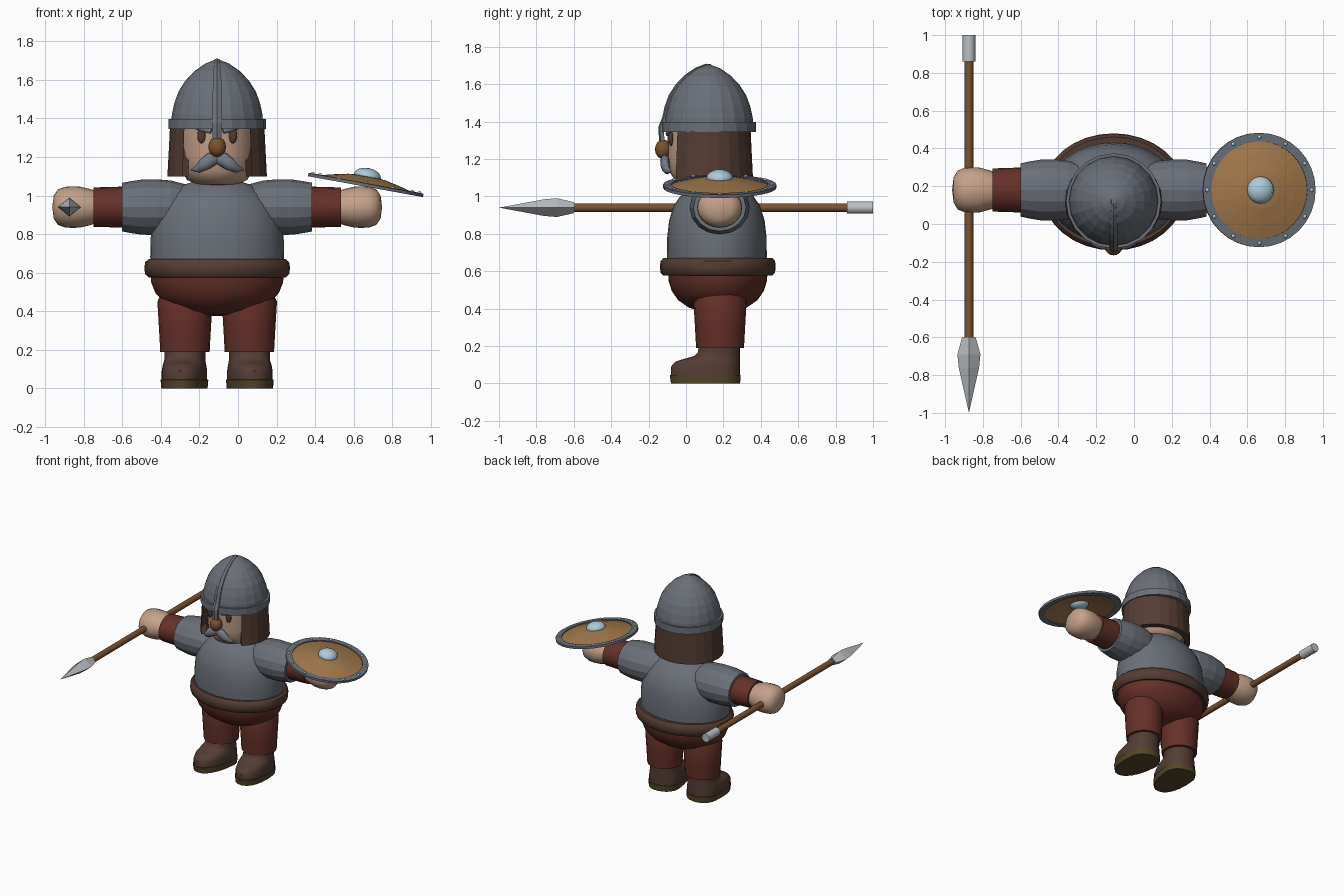
import bpy, bmesh, math
from math import pi, cos, sin, radians
from mathutils import Matrix, Vector

if "Cube" in bpy.data.objects:
    bpy.data.objects.remove(bpy.data.objects["Cube"], do_unlink=True)


def material(name, r, g, b):
    m = bpy.data.materials.new(name)
    m.use_nodes = True
    m.diffuse_color = (r, g, b, 1)
    m.node_tree.nodes["Principled BSDF"].inputs["Base Color"].default_value = (r, g, b, 1)
    return m


iron = material("iron grey", .145, .16, .19)
skin = material("skin", .56, .36, .25)
red = material("dark red cloth", .13, .03, .02)
brown = material("dark brown", .09, .045, .033)
sole = material("olive sole", .09, .06, .02)
wood = material("spear wood", .2, .085, .03)
steel = material("light steel", .5, .53, .56)
plank = material("shield wood", .36, .19, .07)
pale = material("pale blue metal", .42, .6, .7)
whisker = material("grey whiskers", .17, .2, .24)

CX = -.108          # body centre line


def finish(name, bm, mats, smooth=None):
    bmesh.ops.remove_doubles(bm, verts=bm.verts, dist=1e-5)
    bmesh.ops.recalc_face_normals(bm, faces=bm.faces)
    me = bpy.data.meshes.new(name)
    bm.to_mesh(me)
    bm.free()
    ob = bpy.data.objects.new(name, me)
    bpy.context.collection.objects.link(ob)
    for m in mats:
        me.materials.append(m)
    if smooth:
        bpy.ops.object.select_all(action='DESELECT')
        ob.select_set(True)
        bpy.context.view_layer.objects.active = ob
        bpy.ops.object.shade_smooth_by_angle(angle=radians(smooth))
    return ob


def place(loc, rot=None, scale=(1, 1, 1)):
    return Matrix.Translation(loc) @ (rot or Matrix()) @ Matrix.Diagonal((*scale, 1))


def loft(name, rings, mats, closed=True, cap=True, smooth=None, rule=None):
    """Skin a list of equal-length point rings."""
    bm = bmesh.new()
    vs = [[bm.verts.new(p) for p in ring] for ring in rings]
    n = len(vs[0])
    for a, b in zip(vs, vs[1:]):
        for i in range(n if closed else n - 1):
            j = (i + 1) % n
            f = bm.faces.new((a[i], a[j], b[j], b[i]))
            if rule:
                f.material_index = rule(f.calc_center_median())
    if cap:
        for ring in (vs[0], vs[-1]):
            if (ring[0].co - ring[n // 2].co).length > 1e-4:
                f = bm.faces.new(ring)
                if rule:
                    f.material_index = rule(f.calc_center_median())
    return finish(name, bm, mats, smooth)


def lathe(name, profile, mat, M, n=24, smooth=None, arc=None, cap=True):
    """Spin (radius, height) pairs about z, then apply M."""
    a0, a1 = arc or (0, 2 * pi)
    count = n + 1 if arc else n
    angles = [a0 + (a1 - a0) * i / n for i in range(count)]
    rings = [[M @ Vector((r * cos(a), r * sin(a), z)) for a in angles] for r, z in profile]
    return loft(name, rings, [mat], not arc, cap and not arc, smooth)


def ball(name, loc, size, mat, n=16, rot=None):
    bm = bmesh.new()
    bmesh.ops.create_uvsphere(bm, u_segments=n, v_segments=n // 2, radius=1)
    bm.transform(place(loc, rot, size))
    return finish(name, bm, [mat], 50)


def tube(name, points, radii, mat, M=Matrix(), sides=8, smooth=60):
    """Tapered tube through points lying in the xz plane, scaled by M."""
    pts = [Vector(p) for p in points]
    rings = []
    for i, p in enumerate(pts):
        t = (pts[min(i + 1, len(pts) - 1)] - pts[max(i - 1, 0)]).normalized()
        u = t.orthogonal().normalized() if abs(t.y) > .99 else t.cross(Vector((0, 1, 0))).normalized()
        v = t.cross(u)
        rings.append([M @ (p + radii[i] * (u * cos(2 * pi * k / sides) + v * sin(2 * pi * k / sides)))
                      for k in range(sides)])
    return loft(name, rings, [mat], smooth=smooth)


# Torso, belt and hips
lathe("torso", [(.34, .6), (.347, .68), (.345, .78), (.332, .87), (.3, .95), (.255, 1.0),
                (.19, 1.05), (.1, 1.08), (0, 1.09)], iron, place((CX, .165, 0), scale=(1, .77, 1)), 32, 30)
lathe("belt", [(.33, .58), (.355, .576), (.373, .592), (.378, .625), (.373, .655), (.355, .67), (.33, .668)],
      brown, place((CX, .17, 0), scale=(1, .82, 1)), 32, 40)
lathe("hips", [(.345, .6), (.342, .55), (.32, .495), (.275, .445), (.2, .405), (.1, .382), (0, .375)],
      red, place((CX, .17, 0), scale=(1, .77, 1)), 32, 40)


# One horizontal slice of a boot: round heel, blunt toe
def boot_ring(M, z, width, heel, toe):
    ring = []
    for k in range(24):
        c, s = cos(2 * pi * k / 24), sin(2 * pi * k / 24)
        y = heel * s if s > 0 else -toe * abs(s) ** .85
        ring.append(M @ Vector((width * math.copysign(abs(c) ** .9, c), y, z)))
    return ring


BOOT = [(0, .118, .11, .262), (.045, .122, .113, .268), (.046, .116, .108, .262), (.09, .116, .108, .262),
        (.118, .112, .108, .235), (.132, .109, .108, .19), (.145, .107, .108, .14),
        (.165, .106, .108, .118), (.2, .107, .108, .112)]

for side, s in (("left", 1), ("right", -1)):
    # Legs and boots
    lx = CX + s * .167
    lathe(side + "_leg", [(.128, .19), (.134, .3), (.143, .45), (.12, .5), (0, .52)], red,
          place((lx, .182, 0)), 20, 40)
    M = place((lx, .18, 0), Matrix.Rotation(s * radians(6), 4, 'Z'))
    loft(side + "_boot", [boot_ring(M, *b) for b in BOOT], [brown, sole], smooth=40,
         rule=lambda c: 1 if c.z < .0455 else 0)

    # Arms, held straight out
    A = place((CX, .18, .94), Matrix.Rotation(s * pi / 2, 4, 'Y'), (1, 1.12, 1))
    lathe(side + "_sleeve", [(.09, .1), (.12, .17), (.138, .24), (.144, .31), (.143, .39), (.134, .45),
                             (.126, .492), (.1, .492), (.1, .46)], iron, A, 16)
    lathe(side + "_forearm", [(.106, .44), (.106, .5), (.102, .642), (.08, .642)], red, A, 20, 40)
    lathe(side + "_hand", [(.085, .63), (.094, .66), (.106, .71), (.108, .75), (.105, .79), (.092, .825),
                           (.06, .847), (0, .855)], skin, A, 20, 50)

# Head and face
lathe("head", [(0, 1.05), (.1, 1.057), (.155, 1.08), (.183, 1.125), (.194, 1.2), (.195, 1.39), (0, 1.4)],
      skin, place((CX, .12, 0), scale=(1, 1.12, 1)), 28, 50)
ball("nose", (CX, -.122, 1.252), (.046, .044, .052), wood)
for side, s in (("left", 1), ("right", -1)):
    ball(side + "_eye", (CX + s * .081, -.08, 1.312), (.022, .014, .042), brown)
    F = place((CX, -.1, 0), scale=(s, .7, 1))
    tube(side + "_moustache", [(0, 0, 1.192), (.03, -.018, 1.188), (.065, -.016, 1.163), (.1, 0, 1.138),
                               (.138, .03, 1.132)], [.026, .037, .034, .022, .002], whisker, F)
    tube(side + "_eyebrow", [(.03, 0, 1.335), (.07, .01, 1.347), (.14, .06, 1.365)],
         [.014, .018, .008], whisker, F)

# Hair: open shell around sides and back
gap = radians(44)
lathe("hair", [(.19, 1.39), (.243, 1.39), (.25, 1.25), (.258, 1.1), (.215, 1.1), (.19, 1.39)], brown,
      place((CX, .118, 0), scale=(1, .93, 1)), 18, arc=(-pi / 2 + gap, 1.5 * pi - gap))

# Helmet with brow band and nose guard
HELM = [(.238, 1.37), (.235, 1.42), (.222, 1.48), (.2, 1.54), (.165, 1.595), (.118, 1.645),
        (.06, 1.685), (0, 1.708)]
H = place((CX, .122, 0))
lathe("helmet", HELM, iron, H, 20)
lathe("helmet_band", [(.225, 1.345), (.252, 1.345), (.252, 1.398), (.225, 1.398), (.225, 1.345)],
      iron, H, 20, cap=False)
guard = [(.252, 1.295), (.256, 1.37)] + HELM[1:]
rows = []
for r, z in guard:
    w, y = min(.023, .012 + r * .06), .122 - r
    rows.append([(CX - w, y + .015, z), (CX - w, y - .006, z), (CX, y - .014, z + .002),
                 (CX + w, y - .006, z), (CX + w, y + .015, z)])
loft("nose_guard", rows, [iron])

# Spear, pointing forward in the right hand
S = place((-.874, 0, .94), Matrix.Rotation(pi / 2, 4, 'X'))
lathe("spear_shaft", [(.023, -.87), (.023, .62)], wood, S, 12, 40)
lathe("spear_butt", [(.034, -1), (.034, -.86)], steel, S, 10, 40)
lathe("spear_head", [(.036, .6), (.061, .69), (.054, .76), (0, 1)], steel,
      S @ Matrix.Diagonal((1, .82, 1, 1)), 4)

# Round shield resting tilted on the left hand
D = place((.662, .18, 1.054), Matrix.Rotation(radians(10.3), 4, 'Y'))
lathe("shield_board", [(0, .052), (.1, .042), (.19, .022), (.27, 0), (.27, -.008), (.19, .012),
                       (.1, .032), (0, .042)], plank, D, 24)
lathe("shield_rim", [(.258, -.008), (.303, -.008), (.303, .009), (.258, .011), (.258, -.008)],
      iron, D, 32, cap=False)
ball("shield_boss", D @ Vector((0, 0, .045)), (.072, .072, .045), pale, 16, D.to_3x3().to_4x4())
for k in range(12):
    a = 2 * pi * k / 12
    ball(f"shield_rivet_{k + 1}", D @ Vector((.281 * cos(a), .281 * sin(a), .01)), (.011, .011, .009), pale, 8)
